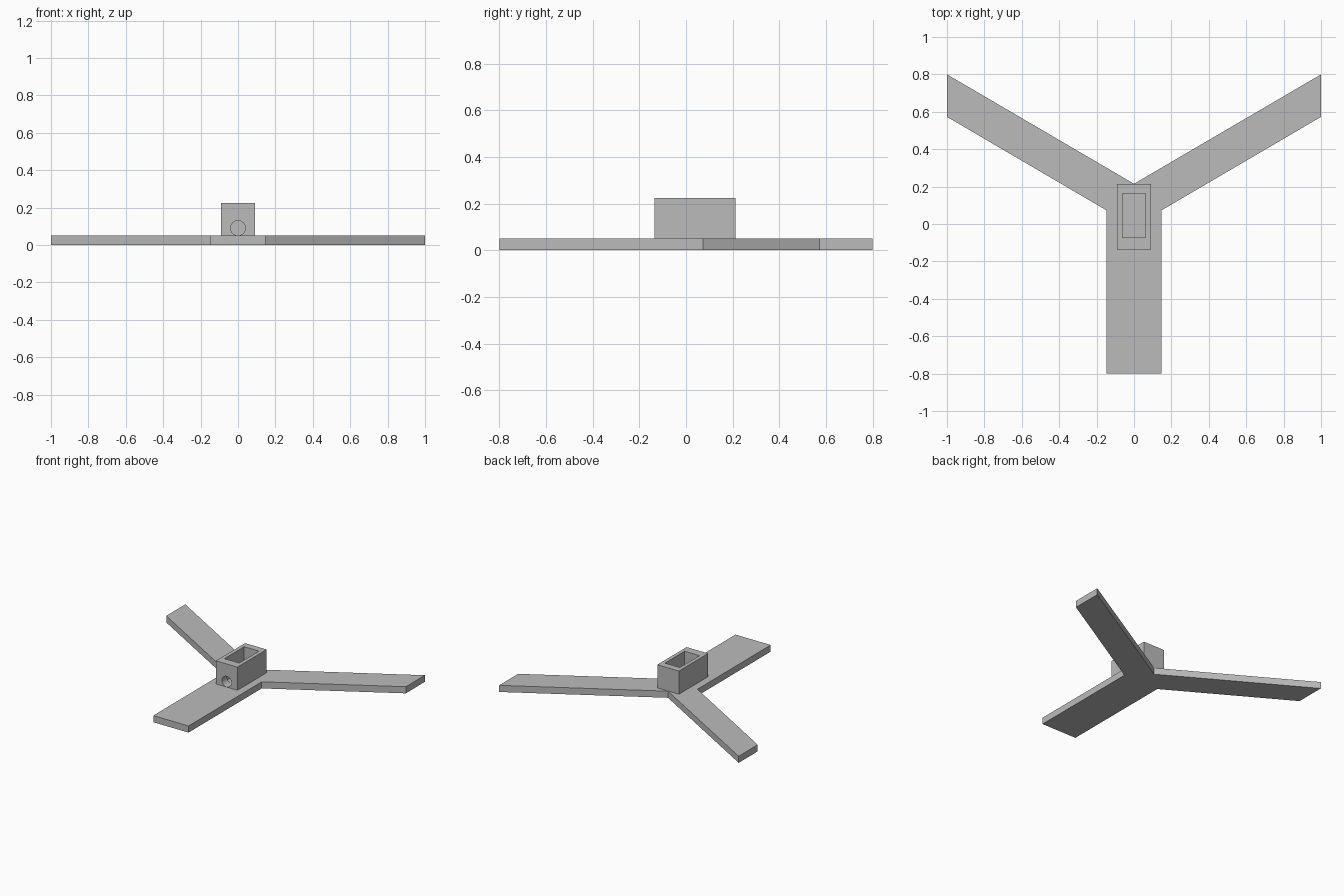
import bpy
import bmesh
import math
from mathutils import Vector

cube = bpy.data.objects.get("Cube")
if cube:
    bpy.data.objects.remove(cube, do_unlink=True)

grey = bpy.data.materials.new("plain_grey")
grey.use_nodes = True
grey.diffuse_color = (0.5, 0.5, 0.5, 1)
grey.node_tree.nodes["Principled BSDF"].inputs["Base Color"].default_value = grey.diffuse_color


def prism(name, outline, z0, z1):
    """Extrude a flat outline upwards from z0 to z1."""
    bm = bmesh.new()
    face = bm.faces.new([bm.verts.new((x, y, z0)) for x, y in outline])
    top = bmesh.ops.extrude_face_region(bm, geom=[face])["geom"]
    verts = [v for v in top if isinstance(v, bmesh.types.BMVert)]
    bmesh.ops.translate(bm, verts=verts, vec=Vector((0, 0, z1 - z0)))
    bmesh.ops.recalc_face_normals(bm, faces=bm.faces)
    mesh = bpy.data.meshes.new(name)
    bm.to_mesh(mesh)
    bm.free()
    mesh.materials.append(grey)
    obj = bpy.data.objects.new(name, mesh)
    bpy.context.collection.objects.link(obj)
    return obj


def rectangle(half_width, y0, y1):
    return [(-half_width, y0), (half_width, y0), (half_width, y1), (-half_width, y1)]


def cut(target, cutter):
    mod = target.modifiers.new("cut", "BOOLEAN")
    mod.operation = "DIFFERENCE"
    mod.solver = "EXACT"
    mod.object = cutter
    bpy.context.view_layer.objects.active = target
    bpy.ops.object.modifier_apply(modifier=mod.name)
    bpy.data.objects.remove(cutter, do_unlink=True)


# Three-armed base plate, mirrored about its centre line
plate_top = 0.05
half = [(0.147, -0.8), (0.147, 0.073), (1, 0.573), (1, 0.8)]
outline = half + [(0, 0.215)] + [(-x, y) for x, y in reversed(half)]
prism("base_plate", outline, 0, plate_top)

# Open-topped socket standing on the plate
socket = prism("socket", rectangle(0.09, -0.135, 0.213), plate_top, 0.225)
cut(socket, prism("cavity_cutter", rectangle(0.062, -0.073, 0.162), 0, 0.3))

# Round hole through the front wall
bpy.ops.mesh.primitive_cylinder_add(vertices=32, radius=0.04, depth=0.12,
                                    location=(0, -0.11, 0.091),
                                    rotation=(math.pi / 2, 0, 0))
hole = bpy.context.object
hole.data.materials.append(grey)
cut(socket, hole)

bpy.ops.object.select_all(action="DESELECT")
socket.select_set(True)
bpy.context.view_layer.objects.active = socket
bpy.ops.object.shade_smooth_by_angle(angle=math.radians(30))
